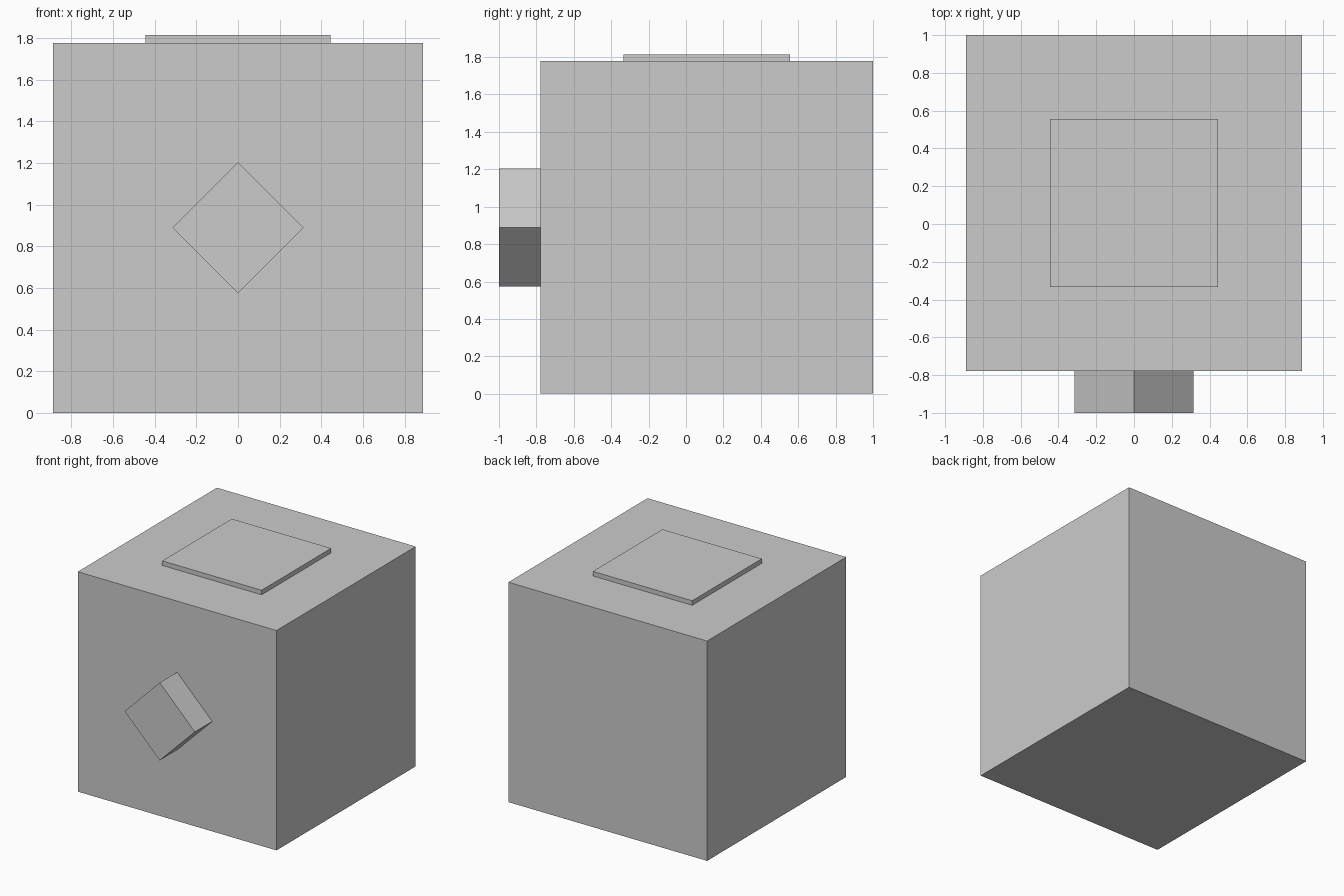
import bpy
from math import radians

if "Cube" in bpy.data.objects:
    bpy.data.objects.remove(bpy.data.objects["Cube"])


def box(name, center, size, rot=(0, 0, 0)):
    bpy.ops.mesh.primitive_cube_add(size=1, location=center, rotation=rot)
    ob = bpy.context.object
    ob.name = name
    ob.scale = size
    return ob


U = 2 / 9              # base module: the body is 8 modules wide
SIDE = 8 * U
CY = U / 2             # body sits back to leave room for the knob
PLATE = 0.037          # height of the lid plate

# Main cube
box("body", (0, CY, SIDE / 2), (SIDE, SIDE, SIDE))

# Raised plate on the top
box("top_plate", (0, CY, SIDE + PLATE / 2), (SIDE / 2, SIDE / 2, PLATE))

# Diamond knob on the front, one module deep
box("front_knob", (0, -1 + U / 2, SIDE / 2), (2 * U, U, 2 * U), (0, radians(45), 0))
